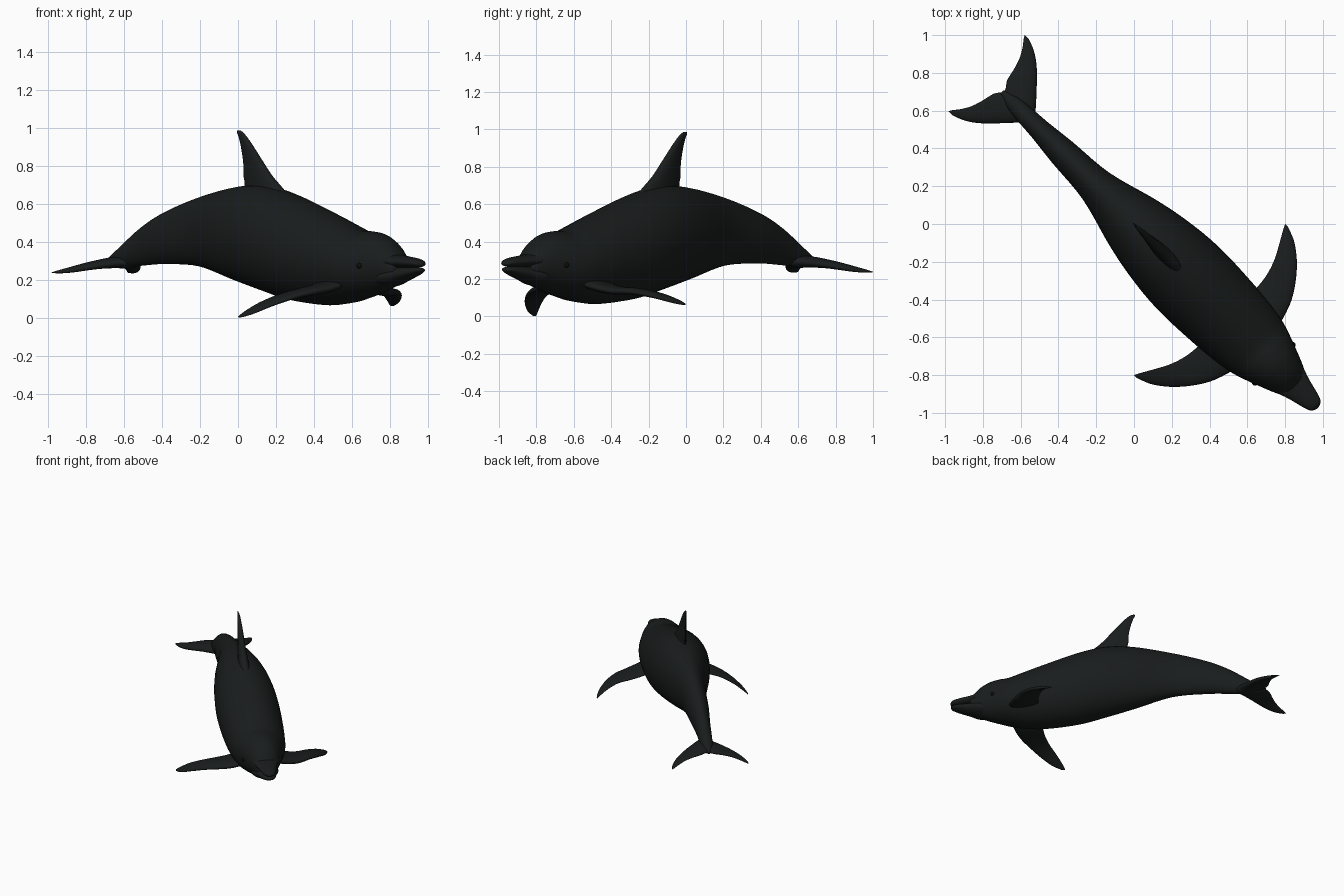
import bpy, bmesh, math
from mathutils import Vector

if "Cube" in bpy.data.objects:
    bpy.data.objects.remove(bpy.data.objects["Cube"])

R2 = math.sqrt(2)


def place(t, w, z):
    """Local (t along the diagonal spine, w sideways, z up) to world."""
    return Vector((t + w / R2, -t + w / R2, z))


def material(name, colour):
    m = bpy.data.materials.new(name)
    m.diffuse_color = (*colour, 1)
    m.use_nodes = True
    m.node_tree.nodes["Principled BSDF"].inputs["Base Color"].default_value = m.diffuse_color
    return m


skin = material("dark_skin", (0.010, 0.012, 0.012))
black = material("eye_black", (0.004, 0.004, 0.004))


def smooth_rings(rings, steps):
    """Catmull-Rom interpolation of ring parameters."""
    out, n = [], len(rings)
    for i in range(n - 1):
        p0, p1, p2, p3 = (rings[min(max(i + k, 0), n - 1)] for k in (-1, 0, 1, 2))
        for s in range(steps):
            u = s / steps
            out.append([0.5 * (2 * b + (c - a) * u + (2 * a - 5 * b + 4 * c - d) * u * u
                               + (3 * b - a - 3 * c + d) * u ** 3)
                        for a, b, c, d in zip(p0, p1, p2, p3)])
    out.append(list(rings[-1]))
    return out


def loft(name, rings, bias=0.0, sides=32, steps=5):
    """Ring: edge point A (t,w,z), edge point B (t,w,z), half thickness (t,w,z)."""
    bm = bmesh.new()
    loops = []
    for r in smooth_rings(rings, steps):
        a, b, h = Vector(r[0:3]), Vector(r[3:6]), Vector(r[6:9])
        loop = []
        for k in range(sides):
            q = 2 * math.pi * k / sides
            p = (a + b) / 2 + (a - b) / 2 * math.cos(q) + h * math.sin(q) * (1 + bias * math.cos(q))
            loop.append(bm.verts.new(place(*p)))
        loops.append(loop)
    for l0, l1 in zip(loops, loops[1:]):
        for k in range(sides):
            j = (k + 1) % sides
            bm.faces.new((l0[k], l0[j], l1[j], l1[k]))
    bm.faces.new(loops[0])
    bm.faces.new(loops[-1])
    bmesh.ops.recalc_face_normals(bm, faces=bm.faces)
    for f in bm.faces:
        f.smooth = True
    me = bpy.data.meshes.new(name)
    bm.to_mesh(me)
    bm.free()
    me.materials.append(skin)
    ob = bpy.data.objects.new(name, me)
    bpy.context.collection.objects.link(ob)
    return ob


def upright(profile):
    """(t, top, bottom, half width) rows to rings."""
    return [(t, 0, top, t, 0, bot, 0, hw, 0) for t, top, bot, hw in profile]


# Body with tail stock and rounded forehead
loft("body", upright([
    (-.70, .305, .28, .012), (-.67, .322, .268, .03), (-.62, .368, .262, .045),
    (-.50, .48, .275, .058), (-.38, .557, .283, .077), (-.20, .635, .27, .10),
    (0, .69, .195, .175), (.15, .695, .14, .215), (.30, .645, .09, .232),
    (.48, .555, .066, .222), (.60, .49, .08, .205), (.66, .46, .098, .188),
    (.71, .455, .115, .165), (.76, .44, .135, .138), (.81, .40, .16, .11),
    (.845, .35, .18, .086), (.865, .31, .20, .07)]))

# Beak: upper and lower halves, with the mouth line between them
loft("upper_beak", upright([
    (.74, .35, .25, .11), (.81, .342, .256, .103), (.87, .328, .262, .076), (.93, .316, .264, .054),
    (.958, .306, .267, .04), (.968, .295, .271, .026), (.973, .287, .276, .008)]))
loft("lower_beak", upright([
    (.72, .25, .17, .08), (.81, .268, .163, .10), (.87, .269, .188, .074), (.93, .268, .217, .052),
    (.955, .265, .232, .038), (.966, .262, .239, .025), (.97, .257, .245, .008)]))

# Dorsal fin: (z, leading t, trailing t, half thickness)
loft("dorsal_fin", [(a, 0, z, b, 0, z, 0, h, 0) for z, a, b, h in [
    (.60, .30, 0, .045), (.69, .225, .035, .034), (.75, .175, .03, .028),
    (.82, .13, .028, .022), (.90, .08, .016, .016), (.95, .047, .004, .011),
    (.975, .027, -.005, .007), (.987, .012, -.006, .002)]], bias=.4)

# Pectoral fins: (w, leading t, trailing t, half thickness, z), one drooping lower
fin = [(.10, .66, .50, .03, .19), (.20, .645, .495, .026, .157), (.30, .62, .487, .022, .137),
       (.39, .58, .467, .018, .112), (.47, .53, .437, .015, .075), (.53, .475, .413, .012, .035),
       (.556, .435, .403, .008, .014), (.566, .415, .40, .003, .005)]
for name, side, droop in (("left_pectoral_fin", 1, .06), ("right_pectoral_fin", -1, 0)):
    rings = []
    for w, a, b, h, z in fin:
        z += droop * max(0, (w - .3) / .266)
        rings.append((a, side * w, z, b, side * w, z, 0, 0, h))
    loft(name, rings, bias=.35)

# Tail flukes: half outline mirrored across the spine
half = [(0, -.54, -.695, .032, .293), (.05, -.565, -.716, .028, .291), (.12, -.61, -.728, .022, .281),
        (.18, -.65, -.742, .018, .268), (.23, -.69, -.762, .014, .254),
        (.265, -.73, -.781, .009, .244), (.285, -.768, -.79, .003, .238)]
outline = [(-w, *r) for w, *r in reversed(half[1:])] + half
loft("tail_flukes", [(a, w + .013, z, b, w + .013, z, 0, 0, h)
                     for w, a, b, h, z in outline], bias=.35)

# Eyes
for name, side in (("left_eye", 1), ("right_eye", -1)):
    bpy.ops.mesh.primitive_uv_sphere_add(segments=20, ring_count=12, radius=.016,
                                         location=place(.74, side * .141, .275))
    eye = bpy.context.object
    eye.name = name
    eye.data.materials.append(black)
    bpy.ops.object.shade_smooth()
